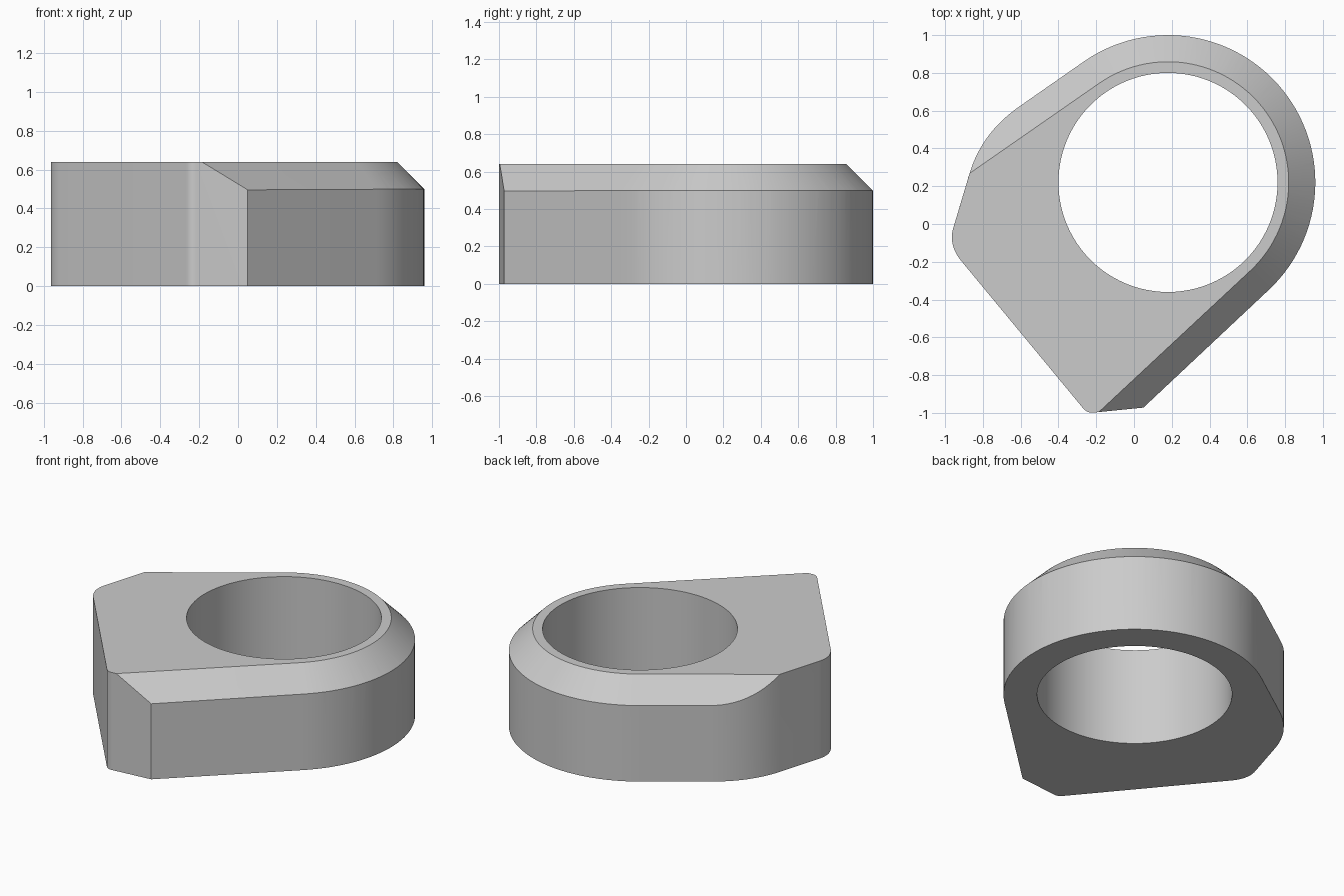
import bpy, bmesh
from math import radians, sin, cos
from mathutils import Vector

default = bpy.data.objects.get("Cube")
if default:
    bpy.data.objects.remove(default)

CENTRE = Vector((0.18, 0.22))
HEIGHT, CHAMFER = 0.64, 0.14
RADIUS, BORE = 0.78, 0.58
START, END = radians(-47), radians(124.8)   # where the straight sides leave the arc
STEPS = 56

grey = bpy.data.materials.new("light_grey")
grey.use_nodes = True
grey.diffuse_color = (0.6, 0.6, 0.6, 1)
grey.node_tree.nodes["Principled BSDF"].inputs["Base Color"].default_value = (0.6, 0.6, 0.6, 1)


def polar(radius, angle):
    return CENTRE + radius * Vector((cos(angle), sin(angle)))


def arc(radius, start, end, steps):
    return [polar(radius, start + (end - start) * i / steps) for i in range(steps + 1)]


def bend(a, b, c, steps=12):
    a, b, c = Vector(a), Vector(b), Vector(c)
    ts = [i / steps for i in range(steps + 1)]
    return [a * (1 - t) ** 2 + b * 2 * t * (1 - t) + c * t * t for t in ts]


def loft(name, lower, upper, z0, z1):
    """Closed solid between two outlines with equal point counts."""
    bm = bmesh.new()
    low = [bm.verts.new((p.x, p.y, z0)) for p in lower]
    top = [bm.verts.new((p.x, p.y, z1)) for p in upper]
    n = len(low)
    for i in range(n):
        j = (i + 1) % n
        bm.faces.new((low[i], low[j], top[j], top[i]))
    bm.faces.new(low[::-1])
    bm.faces.new(top)
    bmesh.ops.recalc_face_normals(bm, faces=bm.faces)
    mesh = bpy.data.meshes.new(name)
    bm.to_mesh(mesh)
    bm.free()
    mesh.materials.append(grey)
    obj = bpy.data.objects.new(name, mesh)
    bpy.context.collection.objects.link(obj)
    return obj


def wedge(radius):
    """Arc with its two tangent sides carried well past the body."""
    run = 3
    first = polar(radius, START) + run * Vector((sin(START), -cos(START)))
    last = polar(radius, END) + run * Vector((-sin(END), cos(END)))
    return [first] + arc(radius, START, END, STEPS) + [last]


def apply_boolean(obj, cutter, operation):
    mod = obj.modifiers.new(cutter.name, "BOOLEAN")
    mod.operation, mod.object, mod.solver = operation, cutter, "EXACT"
    bpy.context.view_layer.objects.active = obj
    bpy.ops.object.modifier_apply(modifier=mod.name)
    bpy.data.objects.remove(cutter)


# Body outline: big arc, flank, left shoulder, rounded corners, flat nose
outline = arc(RADIUS, START, END, STEPS)
outline += bend((-0.60, 0.627), (-0.804, 0.488), (-0.87, 0.27))
outline += bend((-0.955, -0.015), (-0.985, -0.11), (-0.915, -0.195))
outline += bend((-0.27, -0.975), (-0.245, -1.005), (-0.21, -0.998), 6)
outline += [Vector((0.05, -0.972))]
body = loft("ring_body", outline, outline, 0, HEIGHT)

# Sloping chamfer around the arc and both straight sides
base, over = 0.1, 0.1
slope = RADIUS + HEIGHT - CHAMFER - 0.001
chamfer = loft("chamfer_cutter", wedge(slope + base), wedge(slope - HEIGHT - over),
               -base, HEIGHT + over)
apply_boolean(body, chamfer, "INTERSECT")

# Round through hole
circle = arc(BORE, 0, radians(360), 96)[:-1]
bore = loft("bore_cutter", circle, circle, -base, HEIGHT + over)
apply_boolean(body, bore, "DIFFERENCE")

# Smooth curves with sharp rims
bpy.ops.object.select_all(action="DESELECT")
body.select_set(True)
bpy.context.view_layer.objects.active = body
bpy.ops.object.shade_smooth_by_angle(angle=radians(25))
